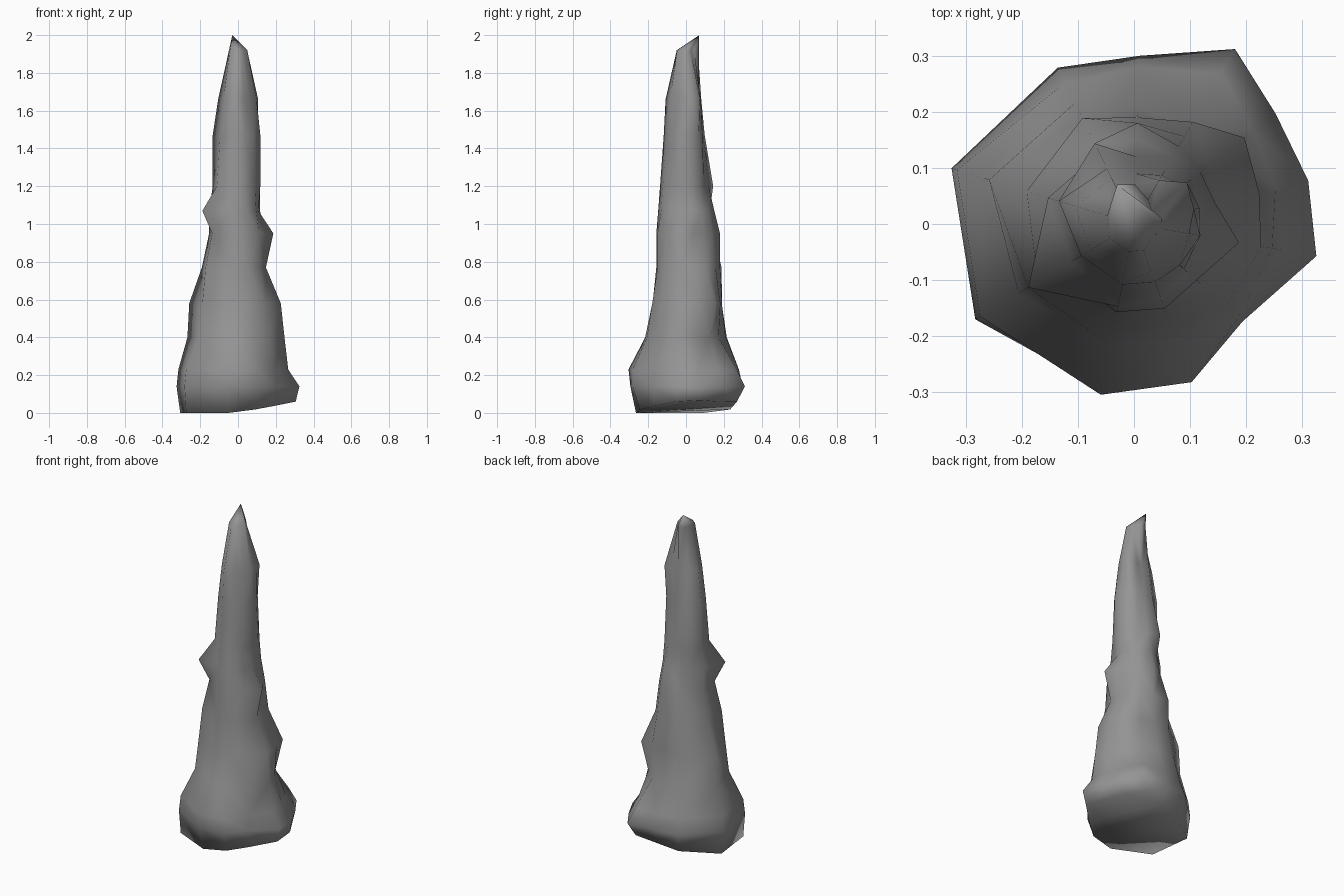
import bpy
import bmesh
from math import cos, sin, radians

default_cube = bpy.data.objects.get("Cube")
if default_cube:
    bpy.data.objects.remove(default_cube, do_unlink=True)

# Directions of the vertical ridges, in degrees around the spire
RIDGES = (-10, 14, 38, 60, 88, 116, 163, 211, 259, 290, 318)

# Height of each ring, then the reach of every ridge, all in hundredths
RINGS = (
    (0, 31, 31, 27, 31, 25, 26, 32, 32, 27, 26, 25),
    (14, 33, 32, 32, 36, 30, 31, 34, 33, 30, 30, 26),
    (23, 27, 26, 27, 31, 28, 28, 33, 32, 31, 30, 25),
    (40, 25, 22, 21, 20, 21, 24, 28, 24, 22, 22, 22),
    (58, 23, 23, 25, 21, 19, 21, 27, 22, 18, 19, 19),
    (77, 15, 15, 17, 18, 18, 21, 20, 20, 16, 16, 16),
    (95, 19, 15, 15, 16, 18, 16, 16, 16, 16, 16, 15),
    (107, 11, 12, 13, 14, 15, 14, 16, 22, 15, 14, 13),
    (120, 12, 12, 12, 11, 12, 16, 14, 13, 14, 13, 12),
    (147, 12, 11, 11, 10, 9, 11, 14, 11, 12, 11, 11),
    (166, 10, 11, 12, 9, 7, 9, 11, 9, 11, 9, 8),
    (192, 5, 5, 4, 5, 7, 7, 5, 5, 5, 5, 4),
)
APEX = (-0.03, 0.07, 2)


def stone_material():
    material = bpy.data.materials.new("grey_stone")
    material.use_nodes = True
    colour = (0.3, 0.3, 0.3, 1)
    material.diffuse_color = colour
    shader = next(node for node in material.node_tree.nodes if node.type == "BSDF_PRINCIPLED")
    shader.inputs["Base Color"].default_value = colour
    return material


def make_ring(bm, height, reaches):
    """Add one closed outline; the lowest one rises gently to the back left."""
    ring = []
    for angle, reach in zip(RIDGES, reaches):
        x = reach / 100 * cos(radians(angle))
        y = reach / 100 * sin(radians(angle))
        z = height / 100 if height else max(0, 0.02 + 0.14 * x + 0.06 * y)
        ring.append(bm.verts.new((x, y, z)))
    return ring


def bridge(bm, lower, upper):
    count = len(lower)
    for i in range(count):
        j = (i + 1) % count
        bm.faces.new((lower[i], lower[j], upper[j], upper[i]))


# Rock spire: stacked rings with swollen drip ledges
bm = bmesh.new()
rings = [make_ring(bm, row[0], row[1:]) for row in RINGS]
for lower, upper in zip(rings, rings[1:]):
    bridge(bm, lower, upper)

# Underside and pointed tip
bm.faces.new(reversed(rings[0]))
tip = bm.verts.new(APEX)
top = rings[-1]
for i, vert in enumerate(top):
    bm.faces.new((vert, top[(i + 1) % len(top)], tip))

bmesh.ops.triangulate(bm, faces=bm.faces[:])
bmesh.ops.recalc_face_normals(bm, faces=bm.faces[:])
mesh = bpy.data.meshes.new("rock_spire")
bm.to_mesh(mesh)
bm.free()

rock_spire = bpy.data.objects.new("rock_spire", mesh)
bpy.context.collection.objects.link(rock_spire)
mesh.materials.append(stone_material())
mesh.shade_smooth()
